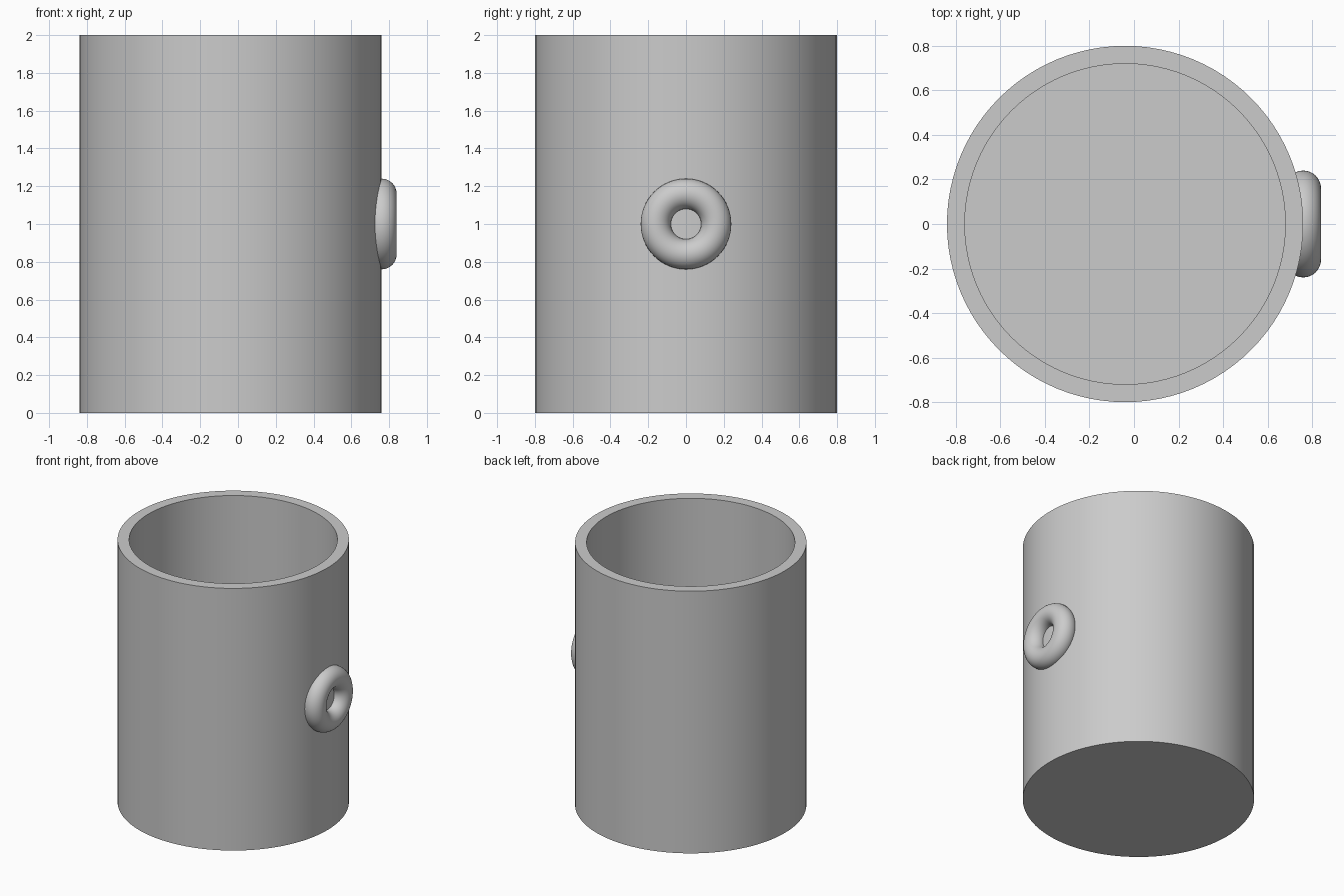
import bpy
import bmesh
from math import radians, pi

cube = bpy.data.objects.get("Cube")
if cube:
    bpy.data.objects.remove(cube, do_unlink=True)

CUP_X, OUTER, WALL, HEIGHT = -0.04, 0.8, 0.08, 2.0

# One plain grey for everything
grey = bpy.data.materials.new("plain grey")
grey.use_nodes = True
colour = (0.6, 0.6, 0.6, 1)
grey.diffuse_color = colour
grey.node_tree.nodes["Principled BSDF"].inputs["Base Color"].default_value = colour


def finish(obj, name):
    obj.name = name
    obj.data.materials.append(grey)
    bpy.ops.object.select_all(action="DESELECT")
    obj.select_set(True)
    bpy.context.view_layer.objects.active = obj
    bpy.ops.object.shade_smooth_by_angle(angle=radians(40))


# Cup body: wall profile spun round the axis, open at the top
profile = [(0, 0), (OUTER, 0), (OUTER, HEIGHT),
           (OUTER - WALL, HEIGHT), (OUTER - WALL, WALL), (0, WALL)]
bm = bmesh.new()
verts = [bm.verts.new((r, 0, z)) for r, z in profile]
edges = [bm.edges.new(pair) for pair in zip(verts, verts[1:])]
bmesh.ops.spin(bm, geom=verts + edges, cent=(0, 0, 0), axis=(0, 0, 1),
               angle=2 * pi, steps=96, use_merge=True)
bmesh.ops.remove_doubles(bm, verts=bm.verts, dist=0.0001)
bmesh.ops.recalc_face_normals(bm, faces=bm.faces)
mesh = bpy.data.meshes.new("cup_body")
bm.to_mesh(mesh)
bm.free()
cup = bpy.data.objects.new("cup_body", mesh)
cup.location.x = CUP_X
bpy.context.collection.objects.link(cup)
finish(cup, "cup_body")

# Ring handle, half sunk into the wall
bpy.ops.mesh.primitive_torus_add(
    major_radius=0.16, minor_radius=0.08, major_segments=64, minor_segments=32,
    location=(CUP_X + OUTER, 0, HEIGHT / 2), rotation=(0, pi / 2, 0))
finish(bpy.context.object, "ring_handle")
